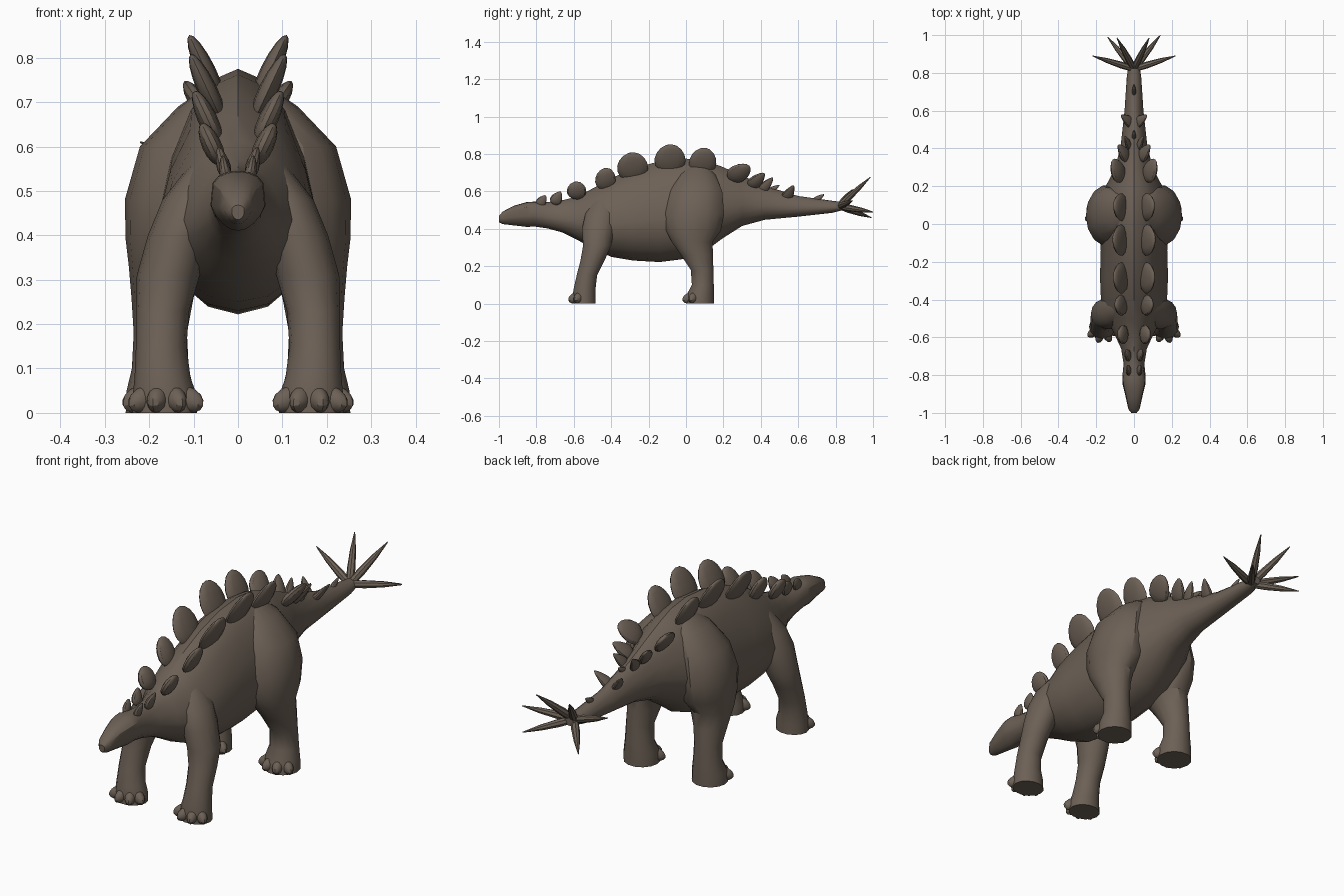
import bpy, bmesh
from math import sin, cos, pi, radians
from mathutils import Matrix, Vector

cube = bpy.data.objects.get("Cube")
if cube:
    bpy.data.objects.remove(cube)

hide = bpy.data.materials.new("brown hide")
hide.use_nodes = True
colour = (0.15, 0.118, 0.092, 1)
hide.diffuse_color = colour
hide.node_tree.nodes["Principled BSDF"].inputs["Base Color"].default_value = colour


def finish(name, bm, angle=32):
    """Turn a bmesh into a shaded object."""
    bmesh.ops.recalc_face_normals(bm, faces=bm.faces)
    mesh = bpy.data.meshes.new(name)
    bm.to_mesh(mesh)
    bm.free()
    mesh.materials.append(hide)
    obj = bpy.data.objects.new(name, mesh)
    bpy.context.collection.objects.link(obj)
    bpy.ops.object.select_all(action="DESELECT")
    obj.select_set(True)
    bpy.context.view_layer.objects.active = obj
    bpy.ops.object.shade_smooth_by_angle(angle=radians(angle))
    return obj


def loft(bm, rings):
    """Skin a list of point rings and cap both ends."""
    loops = [[bm.verts.new(p) for p in ring] for ring in rings]
    for a, b in zip(loops, loops[1:]):
        for i in range(len(a)):
            j = (i + 1) % len(a)
            bm.faces.new((a[i], a[j], b[j], b[i]))
    bm.faces.new(loops[0])
    bm.faces.new(loops[-1])


def blob(bm, matrix, taper=0):
    """Rounded lump, optionally narrowing toward its local top."""
    verts = bmesh.ops.create_uvsphere(bm, u_segments=12, v_segments=8, radius=1)["verts"]
    for v in verts:
        k = 1 - taper * v.co.z
        v.co = matrix @ Vector((v.co.x * k, v.co.y * k, v.co.z))


def scale(x, y, z):
    return Matrix.Diagonal((x, y, z, 1))


# Body from beak to tail: y, bottom, top, half width
body = [
    (-1, .435, .468, .014), (-.98, .425, .492, .03), (-.92, .418, .523, .043),
    (-.85, .41, .543, .06), (-.81, .412, .545, .062), (-.74, .402, .543, .055),
    (-.66, .38, .553, .068), (-.58, .34, .572, .105), (-.5, .295, .615, .148),
    (-.4, .25, .67, .175), (-.28, .23, .722, .18), (-.14, .222, .762, .176),
    (0, .24, .775, .178), (.11, .285, .762, .18), (.19, .345, .733, .155),
    (.3, .415, .685, .098), (.42, .448, .63, .07), (.6, .465, .575, .05),
    (.78, .485, .55, .038), (.86, .505, .54, .025),
]


def body_ring(y, low, top, w):
    mid = low + (top - low) * .42
    ring = []
    for i in range(16):
        a = 2 * pi * i / 16
        s = sin(a)
        pinch = 1 - .22 * max(0, s) if -.75 < y < .7 else 1
        if s > 0:
            # The skull is flat on top, the rest is rounded
            z = mid + (top - mid) * (s ** .45 if y < -.75 else s)
        else:
            z = mid + (mid - low) * s
            # The jaw is narrower than the skull
            pinch = 1 + .25 * s if y < -.75 else 1
        ring.append((w * cos(a) * pinch, y, z))
    return ring


bm = bmesh.new()
loft(bm, [body_ring(*s) for s in body])
finish("body", bm)

# Legs from top to sole: z, x, y, half width, half depth
hind_leg = [
    (.745, .035, .06, .02, .04), (.69, .075, .06, .06, .1),
    (.6, .125, .055, .096, .142), (.48, .14, .045, .115, .163),
    (.39, .148, .04, .105, .15), (.33, .16, .033, .086, .112),
    (.26, .17, .058, .07, .088), (.18, .175, .086, .06, .062),
    (.1, .175, .09, .064, .06), (.05, .175, .077, .076, .074),
    (0, .175, .074, .078, .077),
]
front_leg = [
    (.61, .04, -.43, .02, .03), (.55, .07, -.44, .045, .06),
    (.48, .105, -.455, .065, .085), (.4, .133, -.47, .07, .088),
    (.31, .157, -.475, .071, .077), (.23, .17, -.5, .06, .066),
    (.15, .173, -.53, .057, .056), (.08, .17, -.542, .063, .06),
    (.04, .165, -.545, .072, .063), (0, .165, -.545, .073, .064),
]


def leg_ring(side, z, x, y, rx, ry):
    return [(side * (x + rx * cos(2 * pi * i / 14)), y + ry * sin(2 * pi * i / 14), z)
            for i in range(14)]


for name, rows in (("hind_leg", hind_leg), ("front_leg", front_leg)):
    for side, word in ((1, "left"), (-1, "right")):
        bm = bmesh.new()
        loft(bm, [leg_ring(side, *r) for r in rows])
        finish(word + "_" + name, bm)
        # Long toes fan across the front of the foot and slope into it
        z, x, y, rx, ry = rows[-1]
        bm = bmesh.new()
        for turn in (-62, -24, 16, 55):
            a = radians(turn)
            spot = (side * (x + sin(a) * rx * .72), y - cos(a) * ry * .66, .032)
            blob(bm, Matrix.Translation(spot) @ Matrix.Rotation(side * a, 4, "Z")
                 @ Matrix.Rotation(.35, 4, "X") @ scale(.024, .048, .029))
        finish(word + "_" + name + "_toes", bm)

# Back plates: y, x, z, half length, half height, sweep, outward lean, taper
plates = [
    (-.77, .03, .55, .025, .035, 35, 10, .4),
    (-.69, .035, .565, .03, .04, 30, 15, .4),
    (-.585, .06, .605, .052, .052, 5, 25, .08),
    (-.43, .07, .665, .055, .067, 8, 25, .08),
    (-.285, .07, .73, .083, .087, 5, 25, .08),
    (-.085, .072, .77, .083, .09, 5, 25, .08),
    (.09, .07, .757, .073, .085, 10, 25, .08),
    (.285, .088, .7, .055, .07, 50, 35, .2),
    (.38, .058, .66, .035, .06, 40, 35, .4),
    (.43, .035, .635, .025, .055, 40, 20, .5),
    (.55, .036, .59, .028, .06, 25, 38, .5),
]
for side, word in ((1, "left"), (-1, "right")):
    for n, (y, x, z, half, tall, sweep, lean, taper) in enumerate(plates):
        bm = bmesh.new()
        place = (Matrix.Translation((side * x, y, z))
                 @ Matrix.Rotation(side * radians(lean), 4, "Y")
                 @ Matrix.Rotation(-radians(sweep), 4, "X"))
        blob(bm, place @ scale(min(.022, half * .5), half, tall), taper)
        finish(f"{word}_plate_{n + 1}", bm)

# Small ridge nubs along the tail
for y, z in ((.47, .615), (.71, .565)):
    bm = bmesh.new()
    blob(bm, Matrix.Translation((0, y, z)) @ Matrix.Rotation(-1, 4, "X")
         @ scale(.01, .014, .035), .5)
    finish("tail_nub", bm)

# Tail spikes bulge slightly, then run to a point
root = Vector((0, .82, .52))
tips = [(.22, .89, .55), (-.22, .89, .61), (.08, .985, .675),
        (-.09, .985, .675), (.14, 1, .49), (-.14, .99, .46)]
for tip in tips:
    axis = Vector(tip) - root
    turn = axis.to_track_quat("Z", "Y").to_matrix()
    bm = bmesh.new()
    rings = []
    for t, r in ((0, .016), (.3, .018), (.65, .013), (1, .002)):
        rings.append([root + axis * t + turn @ Vector((r * cos(k * pi / 4), r * sin(k * pi / 4), 0))
                      for k in range(8)])
    loft(bm, rings)
    finish("tail_spike", bm)
